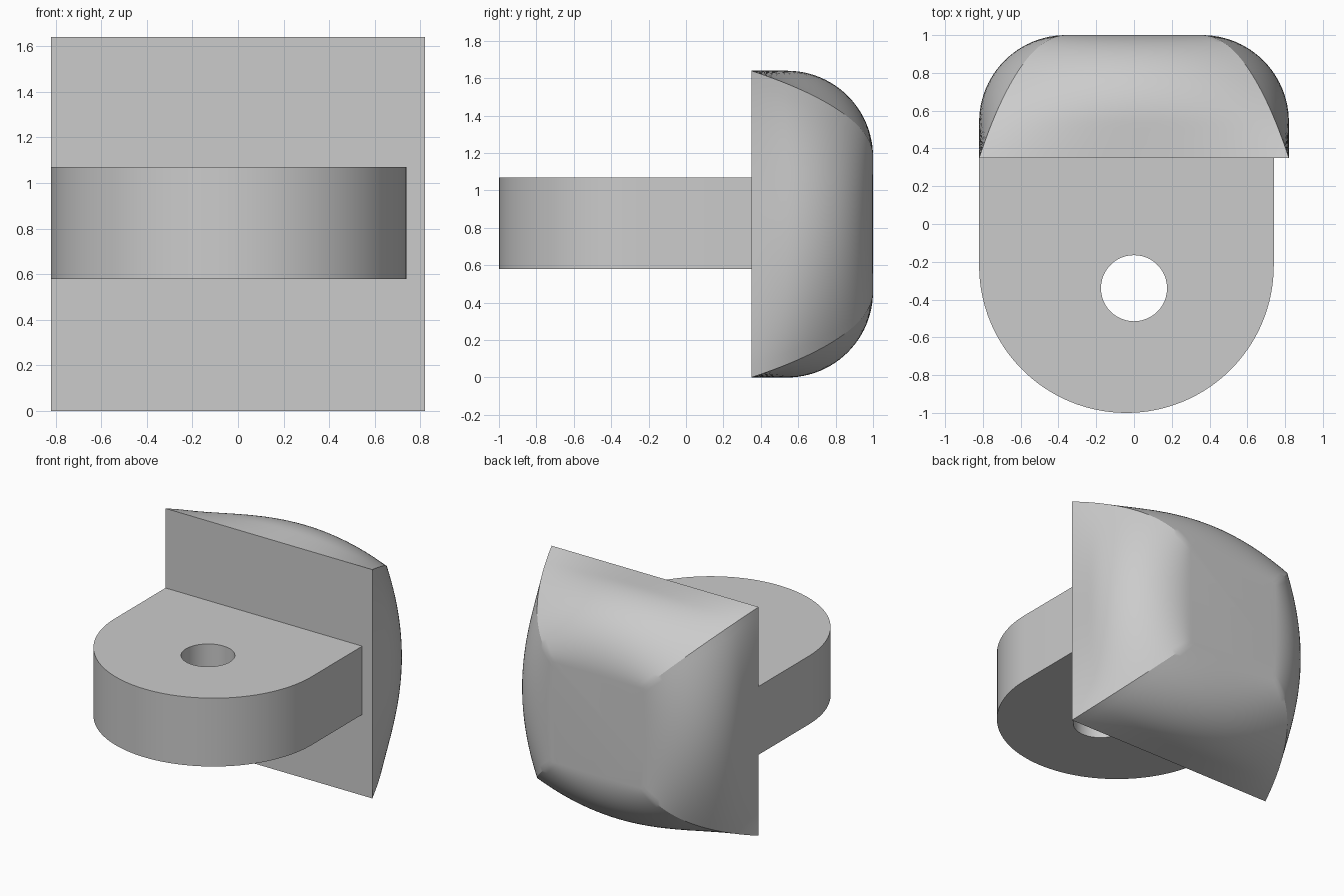
import bpy, bmesh, math
from mathutils import Vector, Matrix

cube = bpy.data.objects.get("Cube")
if cube:
    bpy.data.objects.remove(cube, do_unlink=True)

GREY = (0.6, 0.6, 0.6, 1)
mat = bpy.data.materials.new("plain grey")
mat.use_nodes = True
mat.diffuse_color = GREY
mat.node_tree.nodes["Principled BSDF"].inputs["Base Color"].default_value = GREY

HALF, MID_Z = 0.82, 0.82      # block half size and centre height
FRONT, BACK = 0.35, 1.0       # block depth range
FLAT = 0.36                   # half size of the flat back


def make_object(name, bm):
    bmesh.ops.recalc_face_normals(bm, faces=bm.faces)
    mesh = bpy.data.meshes.new(name)
    bm.to_mesh(mesh)
    bm.free()
    mesh.materials.append(mat)
    obj = bpy.data.objects.new(name, mesh)
    bpy.context.collection.objects.link(obj)
    return obj


def smooth(obj):
    bpy.ops.object.select_all(action="DESELECT")
    obj.select_set(True)
    bpy.context.view_layer.objects.active = obj
    bpy.ops.object.shade_smooth_by_angle(angle=math.radians(25))


def side_profile(t):
    """Half width and depth along the middle of a side: straight, then round."""
    r = HALF - FLAT
    if t < 0.2:
        return Vector((HALF, FRONT + (BACK - r - FRONT) * t / 0.2))
    a = (t - 0.2) / 0.8 * math.pi / 2
    return Vector((FLAT + r * math.cos(a), BACK - r + r * math.sin(a)))


def corner_profile(t):
    """Half width and depth along the crease between two sides."""
    pts = [Vector(p) for p in ((HALF, FRONT), (0.72, 0.65), (0.56, BACK), (FLAT, BACK))]
    while len(pts) > 1:
        pts = [a.lerp(b, t) for a, b in zip(pts, pts[1:])]
    return pts[0]


# Cushion block: square rings whose sides bulge between the corner creases
STEPS, SEGS = 30, 24
bm = bmesh.new()
rings = []
for i in range(STEPS + 1):
    side, corner = side_profile(i / STEPS), corner_profile(i / STEPS)
    ring = []
    for quarter in range(4):
        turn = Matrix.Rotation(quarter * math.pi / 2, 3, "Y")
        for j in range(SEGS):
            s = 2 * j / SEGS - 1
            out, y = corner.lerp(side, 1 - s * s)
            p = turn @ Vector((s * corner.x, y, out))
            ring.append(bm.verts.new(p + Vector((0, 0, MID_Z))))
    rings.append(ring)
for a, b in zip(rings, rings[1:]):
    for k in range(len(a)):
        n = (k + 1) % len(a)
        bm.faces.new((a[k], a[n], b[n], b[k]))
bm.faces.new(rings[0])
bm.faces.new(rings[-1])
smooth(make_object("cushion_block", bm))

# Mounting tab: rounded plate reaching forward from the block
CX, CY, R, LOW, HIGH = -0.04, -0.22, 0.78, 0.58, 1.07
bm = bmesh.new()
outline = [(CX - R, FRONT + 0.01)]
for i in range(65):
    a = math.pi * (1 + i / 64)
    outline.append((CX + R * math.cos(a), CY + R * math.sin(a)))
outline.append((CX + R, FRONT + 0.01))
base = bm.faces.new([bm.verts.new((x, y, LOW)) for x, y in outline])
top = bmesh.ops.extrude_face_region(bm, geom=[base])["geom"]
bmesh.ops.translate(bm, vec=(0, 0, HIGH - LOW),
                    verts=[v for v in top if isinstance(v, bmesh.types.BMVert)])
tab = make_object("mounting_tab", bm)

# Round hole through the tab
bm = bmesh.new()
bmesh.ops.create_cone(bm, cap_ends=True, segments=48, radius1=0.175, radius2=0.175,
                      depth=1, matrix=Matrix.Translation((0, -0.34, MID_Z)))
cutter = make_object("hole_cutter", bm)
cutter.hide_render = True
cut = tab.modifiers.new("hole", "BOOLEAN")
cut.operation, cut.solver, cut.object = "DIFFERENCE", "EXACT", cutter
bpy.ops.object.select_all(action="DESELECT")
tab.select_set(True)
bpy.context.view_layer.objects.active = tab
bpy.ops.object.modifier_apply(modifier="hole")
bpy.data.objects.remove(cutter, do_unlink=True)
smooth(tab)
